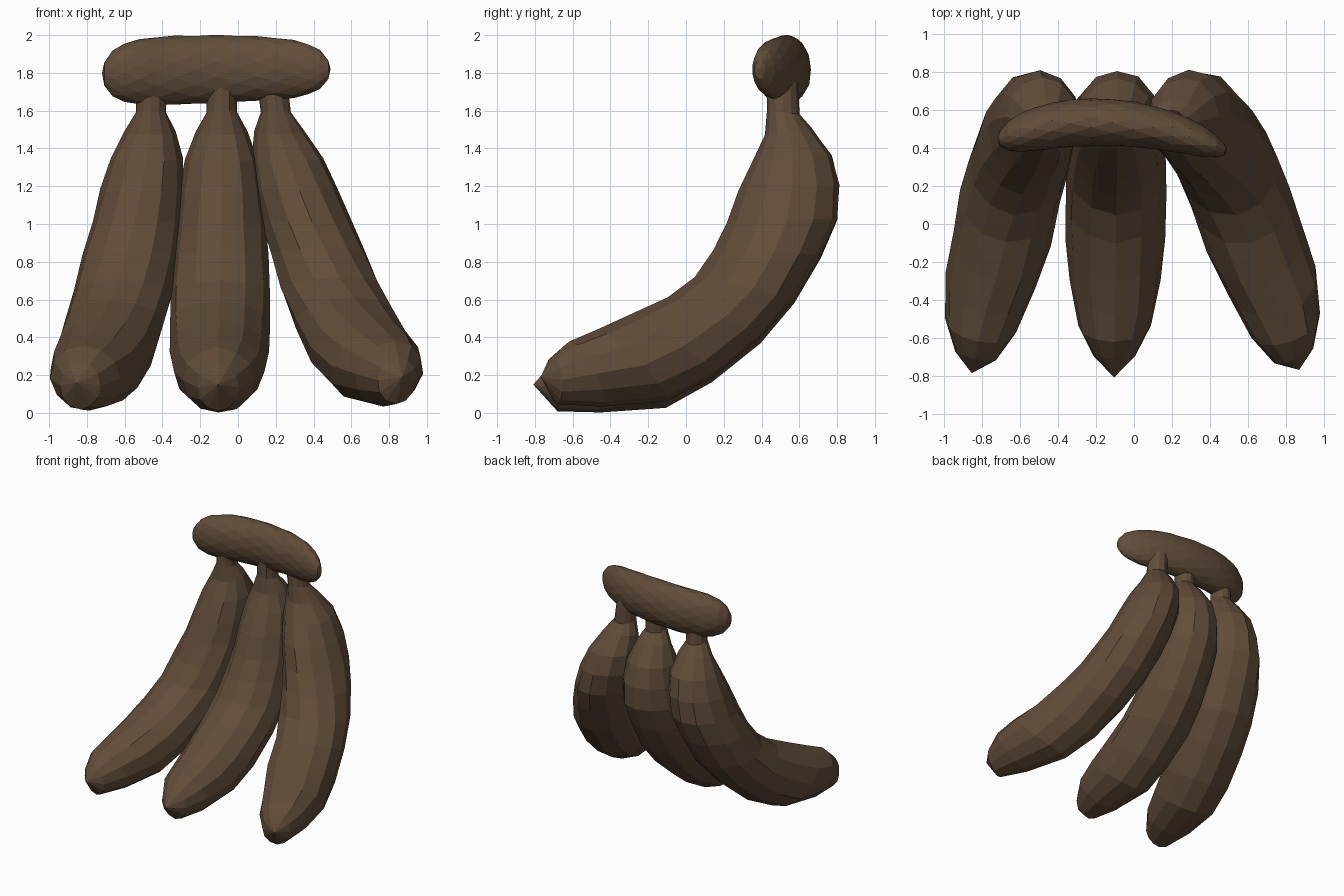
import bpy, bmesh, math, random
from mathutils import Vector

random.seed(4)
if "Cube" in bpy.data.objects:
    bpy.data.objects.remove(bpy.data.objects["Cube"])

brown = bpy.data.materials.new("dark brown")
brown.use_nodes = True
colour = (0.12, 0.073, 0.041, 1)
brown.diffuse_color = colour
brown.node_tree.nodes["Principled BSDF"].inputs["Base Color"].default_value = colour


def loft(name, rings, start, end, sides, stagger=0.0, jitter=0.0):
    """Skin elliptical rings (centre, axis_a, axis_b), closed with a point at each end."""
    bm = bmesh.new()
    loops = []
    for i, (c, a, b) in enumerate(rings):
        loop = []
        for k in range(sides):
            t = math.tau * (k + stagger * (i % 2)) / sides
            grow = 1 + random.uniform(-jitter, jitter)
            loop.append(bm.verts.new(c + (a * math.cos(t) + b * math.sin(t)) * grow))
        loops.append(loop)
    for i, (lo, hi) in enumerate(zip(loops, loops[1:])):
        for k in range(sides):
            n = (k + 1) % sides
            if not stagger:
                bm.faces.new((lo[k], lo[n], hi[n], hi[k]))
            elif i % 2 == 0:
                bm.faces.new((lo[k], lo[n], hi[k]))
                bm.faces.new((lo[n], hi[n], hi[k]))
            else:
                bm.faces.new((lo[k], hi[n], hi[k]))
                bm.faces.new((lo[k], lo[n], hi[n]))
    for loop, point in ((loops[0], start), (loops[-1], end)):
        tip = bm.verts.new(point)
        for k in range(sides):
            bm.faces.new((loop[k], loop[(k + 1) % sides], tip))
    bmesh.ops.recalc_face_normals(bm, faces=bm.faces)
    mesh = bpy.data.meshes.new(name)
    bm.to_mesh(mesh)
    bm.free()
    mesh.materials.append(brown)
    obj = bpy.data.objects.new(name, mesh)
    bpy.context.collection.objects.link(obj)


# Fruit sections: inner y, z, outer y, z, half width, share of sideways spread
SECTIONS = [
    (.43, 1.76, .59, 1.76, .08, 0),
    (.43, 1.60, .60, 1.58, .08, .03),
    (.42, 1.47, .66, 1.51, .135, .06),
    (.35, 1.33, .77, 1.36, .19, .12),
    (.28, 1.17, .81, 1.20, .22, .19),
    (.22, 1.00, .80, 1.02, .24, .27),
    (.15, .85, .71, .82, .255, .36),
    (.05, .70, .57, .58, .265, .46),
    (-.10, .59, .39, .37, .265, .56),
    (-.30, .49, .14, .16, .26, .67),
    (-.48, .41, -.11, .03, .24, .79),
    (-.62, .345, -.45, .00, .19, .90),
    (-.71, .26, -.68, .01, .11, .96),
]


def fruit(name, x, spread, bend, yaw, lift):
    rings = []
    for y1, z1, y2, z2, half, share in SECTIONS:
        centre = Vector((x + spread * share ** bend, (y1 + y2) / 2,
                         (z1 + z2) / 2 + lift * share))
        turn = yaw * share
        across = Vector((math.cos(turn), math.sin(turn), 0)) * half
        depth = Vector((0, y2 - y1, z2 - z1)) / 2
        depth.x = -math.tan(turn) * depth.y
        rings.append((centre, across, depth))
    tip = Vector((x + spread, -.81 + abs(spread) * .06, .15 + lift))
    loft(name, rings, rings[0][0], tip, 12, jitter=.02)


fruit("right_fruit", -.455, -.40, 1.25, -.22, .01)
fruit("middle_fruit", -.085, -.02, 1, 0, 0)
fruit("left_fruit", .18, .69, 1.02, .38, .04)

# Bowed, blunt-ended crown joining the stems, with small diamond facets
rings = []
count = 15
for i in range(count):
    u = -1 + 2 * i / (count - 1)
    s = .98 * math.sin(u * 1.25) / math.sin(1.25)
    round_off = (1 - abs(s) ** 7) ** .5
    centre = Vector((-.115 + .605 * s, .535 - .12 * s * s - .03 * s,
                     1.82 - .015 * s * s + .012 * s))
    rings.append((centre,
                  Vector((0, .125 - .033 * s * s - .015 * s, 0)) * round_off,
                  Vector((0, 0, .18 - .025 * s * s - .015 * s)) * round_off))
loft("crown", rings, Vector((-.72, .455, 1.80)), Vector((.49, .39, 1.82)), 14,
     stagger=.5, jitter=.015)
